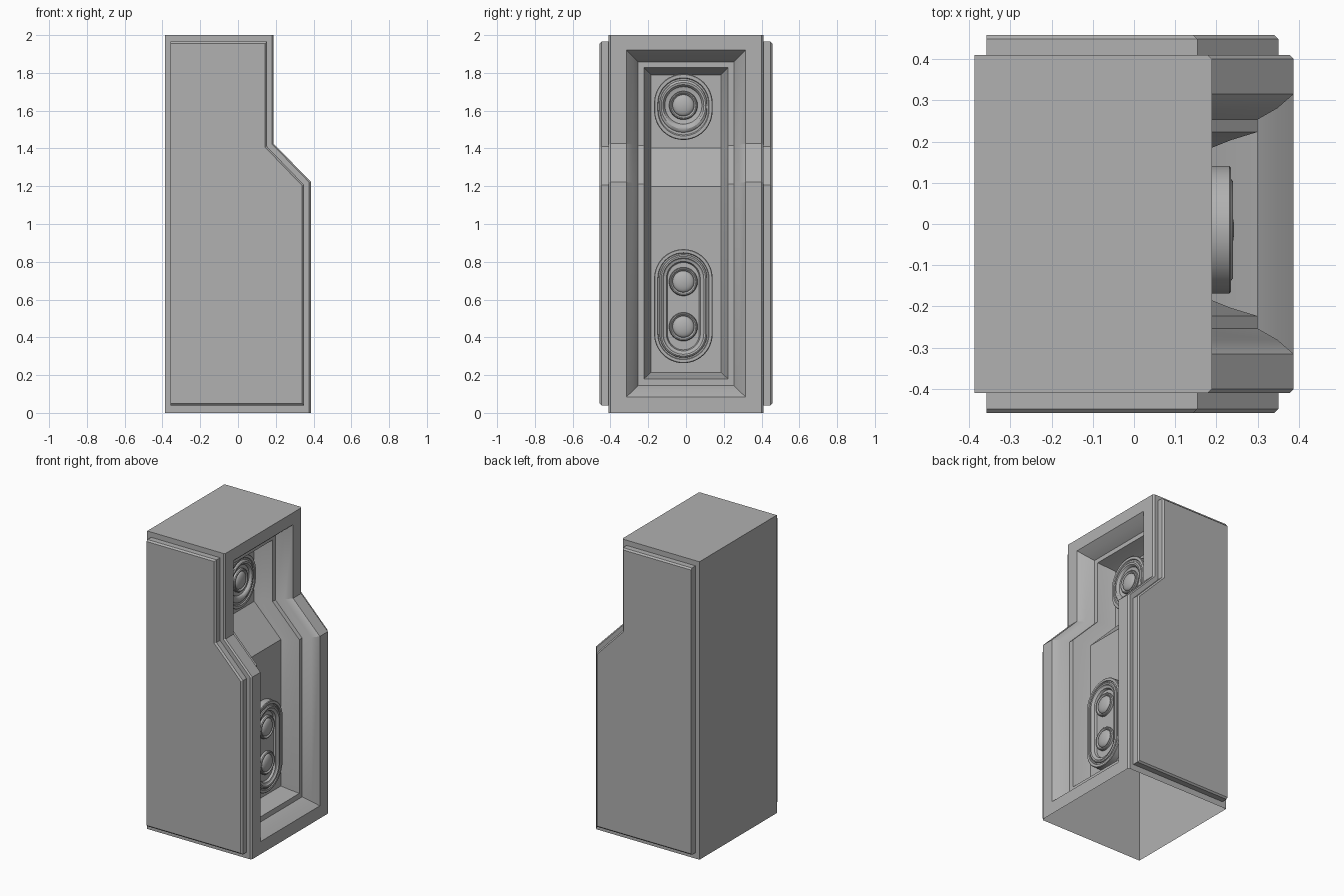
import bpy, bmesh, math

if "Cube" in bpy.data.objects:
    bpy.data.objects.remove(bpy.data.objects["Cube"])

CY = -0.014          # drivers sit slightly off the centre line

GREY = bpy.data.materials.new("dark_grey")
GREY.diffuse_color = (0.44, 0.44, 0.44, 1)
GREY.use_nodes = True
GREY.node_tree.nodes["Principled BSDF"].inputs["Base Color"].default_value = GREY.diffuse_color


def finish(name, bm, smooth=True):
    bmesh.ops.remove_doubles(bm, verts=bm.verts, dist=1e-5)
    bmesh.ops.recalc_face_normals(bm, faces=bm.faces)
    # the cabinet is open underneath
    under = [f for f in bm.faces if all(v.co.z < 1e-4 for v in f.verts)]
    bmesh.ops.delete(bm, geom=under, context='FACES')
    me = bpy.data.meshes.new(name)
    bm.to_mesh(me)
    bm.free()
    me.materials.append(GREY)
    ob = bpy.data.objects.new(name, me)
    bpy.context.collection.objects.link(ob)
    if smooth:
        bpy.ops.object.select_all(action='DESELECT')
        ob.select_set(True)
        bpy.context.view_layer.objects.active = ob
        bpy.ops.object.shade_smooth_by_angle(angle=math.radians(30))
    return ob


def loft(name, rings, cap_start=True, smooth=True):
    """Skin a list of closed loops that all have the same point count."""
    bm = bmesh.new()
    loops = [[bm.verts.new(p) for p in ring] for ring in rings]
    n = len(loops[0])
    for a, b in zip(loops, loops[1:]):
        for i in range(n):
            j = (i + 1) % n
            bm.faces.new((a[i], a[j], b[j], b[i]))
    if cap_start:
        bm.faces.new(loops[0])
    e = loops[-1]
    if n == 8:           # strip cap follows the stepped cabinet front
        for i in range(3):
            bm.faces.new((e[i], e[i + 1], e[6 - i], e[7 - i]))
    else:
        bm.faces.new(e)
    return finish(name, bm, smooth)


def front_ring(y, zb, zt, depth):
    """Loop following the stepped front, set back by depth."""
    hi, lo = 0.189 - depth, 0.387 - depth
    s = 0.12 * depth
    half = [(lo, zb), (lo, 1.222 - s), (hi, 1.425 - s), (hi, zt)]
    return [(x, -y, z) for x, z in half] + [(x, y, z) for x, z in reversed(half)]


# Cabinet: back wall, outer shell, chamfered rim and stepped recess in one skin
back = [(-0.387, y, z) for _, y, z in front_ring(0.41, 0, 2, 0)]
cabinet_rings = [back] + [front_ring(*r) for r in (
    (0.41, 0.0, 2.0, 0.010),
    (0.40, 0.0, 2.0, 0.0),
    (0.315, 0.085, 1.92, 0.0),
    (0.281, 0.117, 1.886, 0.039),
    (0.253, 0.145, 1.857, 0.088),
    (0.223, 0.18, 1.828, 0.088),
    (0.203, 0.198, 1.808, 0.153),
    (0.185, 0.215, 1.79, 0.198))]
loft("cabinet", cabinet_rings)


# Side panels with a chamfered outer edge
def panel_ring(y, c):
    pts = [(-0.358, 0.04 + c), (0.350 - c, 0.04 + c), (0.350 - c, 1.207 - c * 0.4),
           (0.154 - c, 1.41 - c * 0.4), (0.154 - c, 1.965 - c), (-0.358, 1.965 - c)]
    return [(x, y, z) for x, z in pts]


for side, label in ((-1, "front"), (1, "rear")):
    loft("side_panel_" + label,
         [panel_ring(side * 0.41, 0), panel_ring(side * 0.448, 0),
          panel_ring(side * 0.458, 0.01)], cap_start=False, smooth=False)


def stadium(x0, zc, r, h, s, seg=24):
    """Vertical stadium outline facing +x; s is half the straight length."""
    pts = []
    for k, sign in ((0, 1), (1, -1)):
        for i in range(seg + 1):
            a = math.pi * (k + i / seg)
            pts.append((x0 + h, CY + r * math.cos(a), zc + sign * s + r * math.sin(a)))
    return pts


def driver(name, x0, zc, profile):
    """profile rows: radius, height above the baffle, straight half, z shift."""
    return loft(name, [stadium(x0, zc + dz, r, h, s) for r, h, s, dz in profile],
                cap_start=False)


def dome(name, x0, zc):
    """Raised rolled lip with a rounded dust cap in the middle."""
    prof = [(0.076, 0.0), (0.075, 0.016), (0.071, 0.021), (0.066, 0.021),
            (0.060, 0.016), (0.057, 0.011)]
    prof += [(0.057 * math.cos(t), 0.011 + 0.021 * math.sin(t))
             for t in (math.radians(a) for a in (15, 30, 45, 60, 75, 87))]
    bm = bmesh.new()
    n = 32
    rows = [[bm.verts.new((x0 + h, CY + r * math.cos(2 * math.pi * i / n),
                           zc + r * math.sin(2 * math.pi * i / n)))
             for i in range(n)] for r, h in prof]
    for a, b in zip(rows, rows[1:]):
        for i in range(n):
            j = (i + 1) % n
            bm.faces.new((a[i], a[j], b[j], b[i]))
    bm.faces.new(rows[-1])
    return finish(name, bm)


# Lower twin driver: long surround, rolled ring, shallow tray, two domes
LOW = 0.189
S = 0.147
driver("woofer_surround", LOW, 0.565, [
    (0.155, 0.0, S, 0), (0.155, 0.042, S, 0), (0.151, 0.046, S, 0),
    (0.136, 0.046, S, 0), (0.133, 0.040, S, 0), (0.126, 0.040, S, 0),
    (0.124, 0.046, S, 0), (0.117, 0.051, S, 0), (0.108, 0.049, S, 0),
    (0.102, 0.042, S, 0), (0.090, 0.038, S, 0), (0.084, 0.024, S, 0)])
for zc, label in ((0.695, "upper"), (0.456, "lower")):
    dome("woofer_dome_" + label, LOW + 0.022, zc)

# Upper driver: slightly oval surround, round ring and one dome
TOP = -0.009
driver("tweeter_surround", TOP, 1.62, [
    (0.155, 0.0, 0.02, 0), (0.155, 0.042, 0.02, 0), (0.151, 0.046, 0.02, 0),
    (0.136, 0.046, 0.018, 0), (0.133, 0.040, 0.016, 0.001), (0.126, 0.040, 0.012, 0.003),
    (0.124, 0.046, 0.010, 0.004), (0.117, 0.051, 0.006, 0.006),
    (0.108, 0.049, 0.003, 0.007), (0.102, 0.042, 0.001, 0.008),
    (0.098, 0.032, 0.001, 0.008), (0.084, 0.028, 0.001, 0.008)])
dome("tweeter_dome", TOP + 0.024, 1.628)
